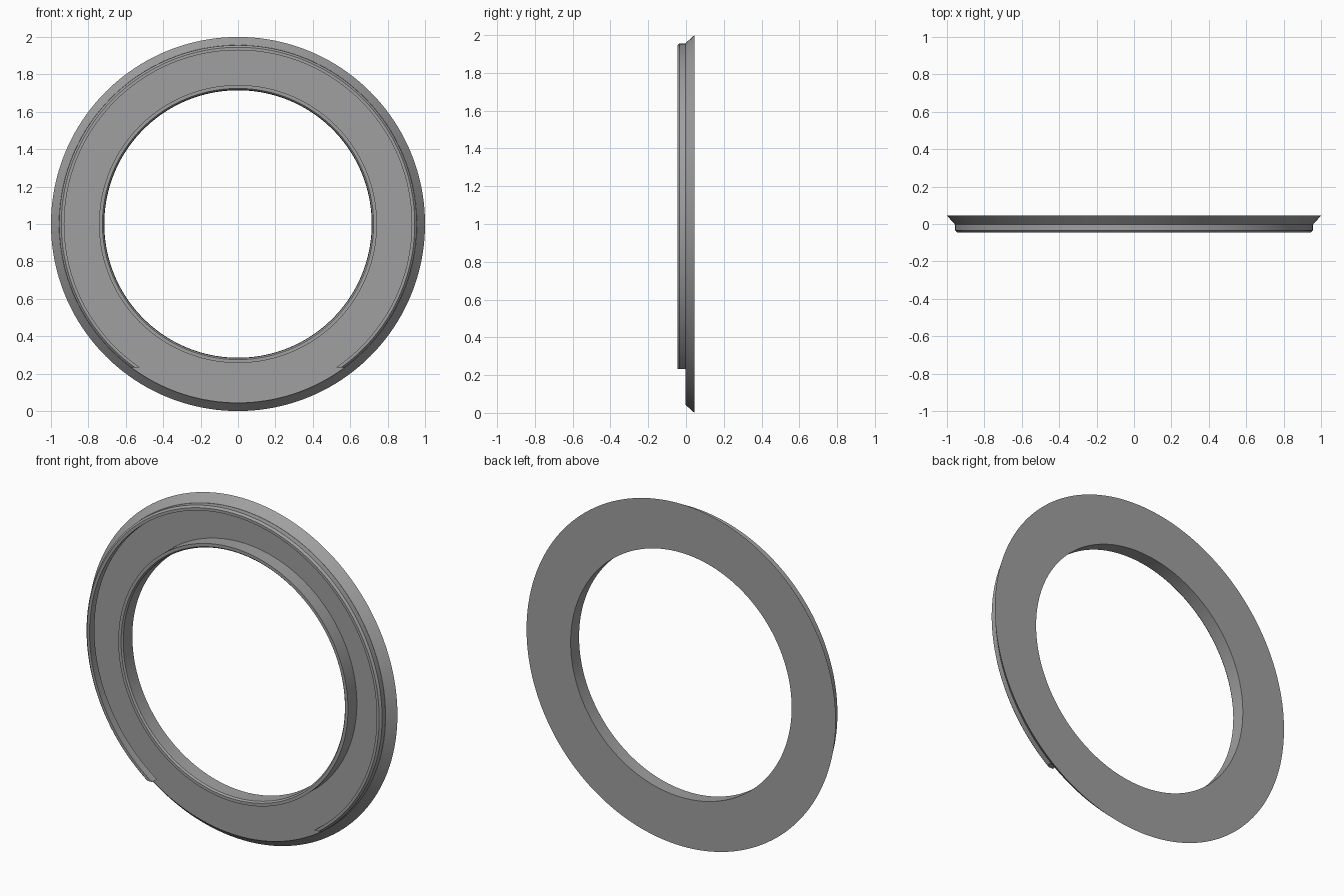
import bpy, bmesh
from math import sin, cos, pi, radians

cube = bpy.data.objects.get("Cube")
if cube:
    bpy.data.objects.remove(cube)

SEGMENTS = 160

grey = bpy.data.materials.new("mid_grey")
grey.use_nodes = True
colour = (0.35, 0.35, 0.35, 1)
grey.diffuse_color = colour
grey.node_tree.nodes["Principled BSDF"].inputs["Base Color"].default_value = colour


def lathe(name, profile, cut_height=None):
    """Spin a closed (radius, y) profile about the ring's horizontal axis."""
    bm = bmesh.new()
    loops = []
    for i in range(SEGMENTS):
        a = 2 * pi * i / SEGMENTS
        loops.append([bm.verts.new((r * sin(a), y, 1 + r * cos(a))) for r, y in profile])
    n = len(profile)
    for i, here in enumerate(loops):
        there = loops[(i + 1) % SEGMENTS]
        for j in range(n):
            k = (j + 1) % n
            bm.faces.new((here[j], here[k], there[k], there[j]))
    # Trim everything below the cut and cap the open ends
    if cut_height is not None:
        bmesh.ops.bisect_plane(bm, geom=bm.verts[:] + bm.edges[:] + bm.faces[:],
                               plane_co=(0, 0, cut_height), plane_no=(0, 0, 1),
                               clear_inner=True)
        bmesh.ops.holes_fill(bm, edges=[e for e in bm.edges if e.is_boundary], sides=0)
    bmesh.ops.recalc_face_normals(bm, faces=bm.faces[:])
    mesh = bpy.data.meshes.new(name)
    bm.to_mesh(mesh)
    bm.free()
    mesh.materials.append(grey)
    obj = bpy.data.objects.new(name, mesh)
    bpy.context.collection.objects.link(obj)
    bpy.ops.object.select_all(action='DESELECT')
    obj.select_set(True)
    bpy.context.view_layer.objects.active = obj
    bpy.ops.object.shade_smooth_by_angle(angle=radians(25))
    return obj


# Dished ring: flat back, thin flared rim, recessed floor and a lip around the hole
lathe("ring_body", [(0.715, 0.045), (1.0, 0.045), (0.957, -0.003), (0.954, -0.003),
                    (0.988, 0.037), (0.743, 0.037), (0.743, -0.045), (0.725, -0.045),
                    (0.717, -0.036)])

# Raised outer lip with a chamfered edge, open at the bottom
lathe("outer_lip", [(0.956, 0.0), (0.956, -0.034), (0.945, -0.045),
                    (0.929, -0.045), (0.929, 0.0)], cut_height=0.233)
